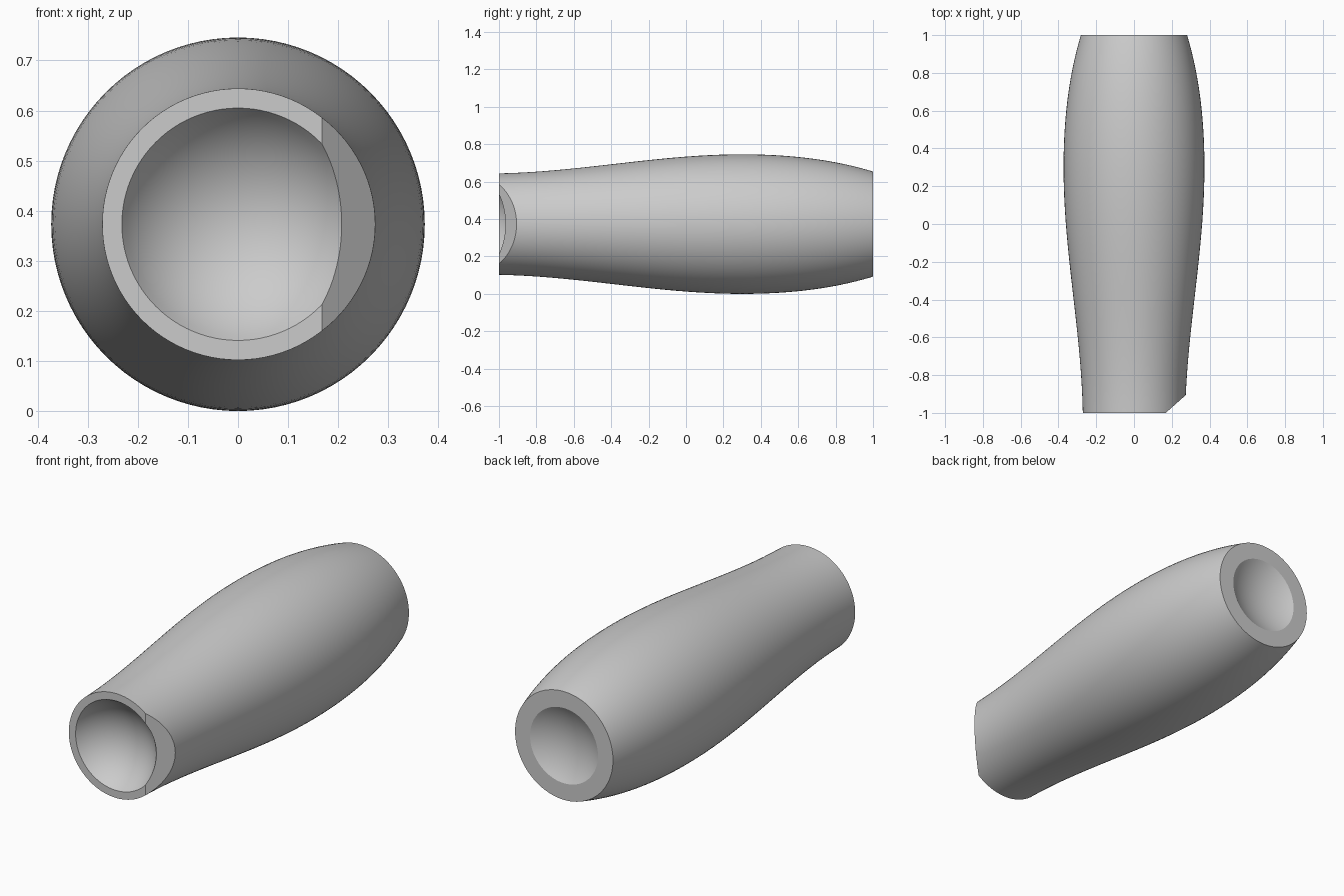
import bpy, bmesh, math
from mathutils import Vector, Matrix
from mathutils.geometry import interpolate_bezier

cube = bpy.data.objects.get("Cube")
if cube:
    bpy.data.objects.remove(cube, do_unlink=True)

AXIS_Z = 0.373
SIDES = 96


def material(name, rgb):
    mat = bpy.data.materials.new(name)
    mat.use_nodes = True
    colour = (*rgb, 1.0)
    mat.diffuse_color = colour
    mat.node_tree.nodes["Principled BSDF"].inputs["Base Color"].default_value = colour
    return mat


def bowl(end, rim, radius, steps=14):
    """Spherical recess in the end at y = end, listed from the axis to the rim."""
    inward = -math.copysign(1, end)
    half_angle = math.asin(rim / radius)
    centre = end - inward * radius * math.cos(half_angle)
    angles = [half_angle * i / steps for i in range(steps + 1)]
    return [Vector((radius * math.sin(a), centre + inward * radius * math.cos(a), 0))
            for a in angles]


def curve(*points):
    return interpolate_bezier(*[Vector((r, y, 0)) for r, y in points], 24)


# Profile: front recess, swelling outer wall, shallow back recess
outer = curve((0.271, -1), (0.28, -0.55), (0.373, -0.15), (0.373, 0.3))
outer += curve((0.373, 0.3), (0.373, 0.6), (0.335, 0.82), (0.281, 1))[1:]
profile = bowl(-1, 0.232, 0.271) + outer + bowl(1, 0.195, 0.38)[::-1]

# Revolve the profile around the long axis
bm = bmesh.new()
verts = [bm.verts.new(p) for p in profile]
edges = [bm.edges.new(pair) for pair in zip(verts, verts[1:])]
bmesh.ops.spin(bm, geom=verts + edges, cent=(0, 0, 0), axis=(0, 1, 0),
               angle=math.tau, steps=SIDES, use_merge=True)
bmesh.ops.remove_doubles(bm, verts=bm.verts, dist=0.0001)

# Slanted cut across the left edge of the front rim
cut = bmesh.ops.bisect_plane(bm, geom=bm.verts[:] + bm.edges[:] + bm.faces[:],
                             plane_co=(0.168, -1, 0), plane_no=(0.095, -0.107, 0),
                             clear_outer=True)
rim = [e for e in bm.edges if e.is_boundary]
bmesh.ops.triangle_fill(bm, edges=rim, use_beauty=True)
bmesh.ops.recalc_face_normals(bm, faces=bm.faces)
bmesh.ops.transform(bm, matrix=Matrix.Translation((0, 0, AXIS_Z)), verts=bm.verts)

mesh = bpy.data.meshes.new("handle_grip")
bm.to_mesh(mesh)
bm.free()
mesh.materials.append(material("plain grey", (0.6, 0.6, 0.6)))
grip = bpy.data.objects.new("handle_grip", mesh)
bpy.context.collection.objects.link(grip)

# Smooth walls with crisp rims
bpy.ops.object.select_all(action='DESELECT')
grip.select_set(True)
bpy.context.view_layer.objects.active = grip
bpy.ops.object.shade_smooth_by_angle(angle=math.radians(25))
